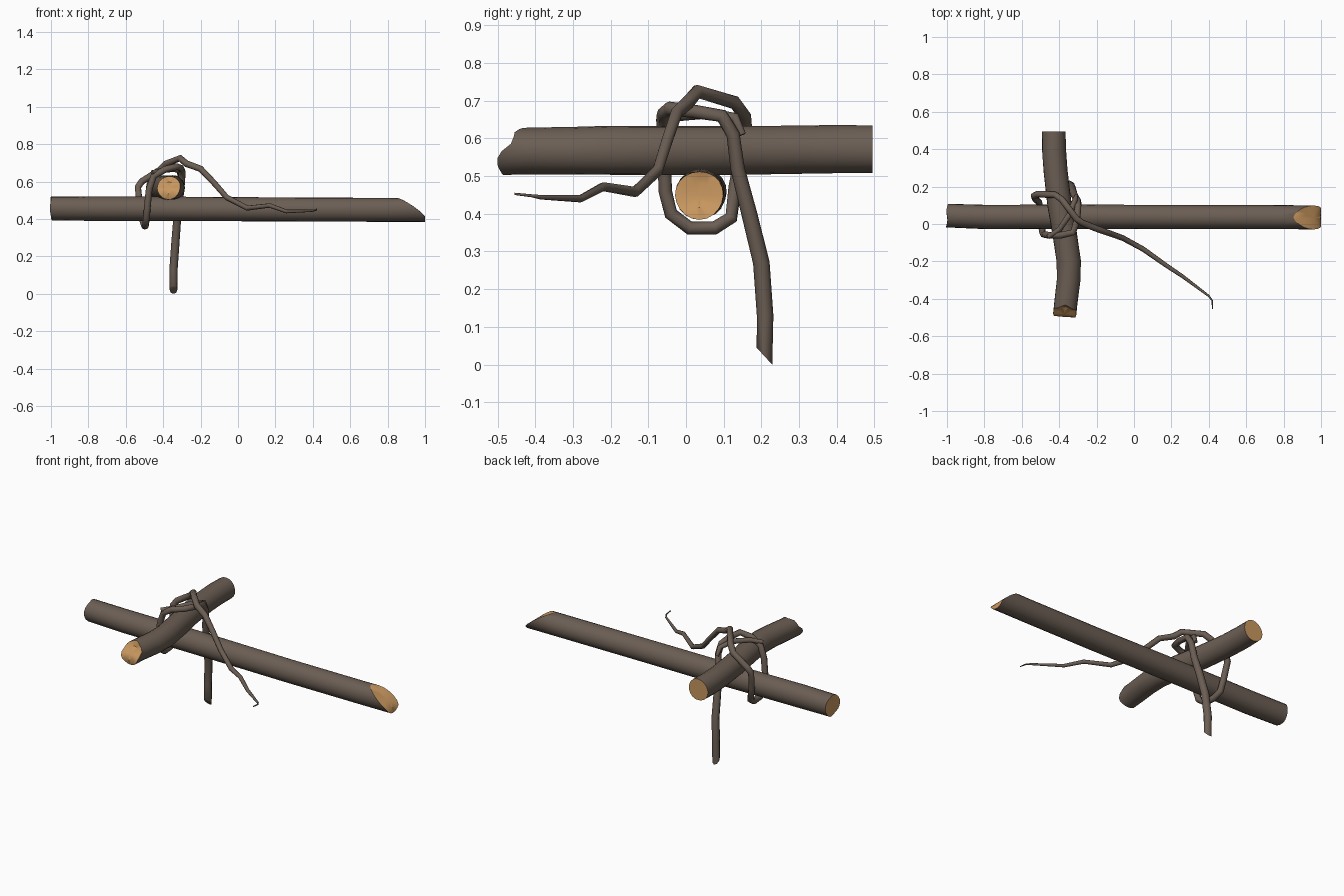
import bpy, bmesh, math
from mathutils import Vector, Matrix

cube = bpy.data.objects.get("Cube")
if cube:
    bpy.data.objects.remove(cube, do_unlink=True)


def material(name, color):
    m = bpy.data.materials.new(name)
    m.use_nodes = True
    m.diffuse_color = color
    m.node_tree.nodes["Principled BSDF"].inputs["Base Color"].default_value = color
    return m


bark = material("bark", (0.147, 0.112, 0.088, 1))
wood = material("cut wood", (0.58, 0.31, 0.115, 1))


def flat(u, v):
    return 0.0


def sweep(name, stations, sides, up, start=flat, end=flat, cap=1, angle=40, rough=0.0):
    """Sweep a round section along (x, y, z, radius) stations; start and end
    give how far each cap is shifted along the path at section point (u, v)."""
    pts = [Vector(s[:3]) for s in stations]
    n = len(pts)
    dirs = [(b - a).normalized() for a, b in zip(pts, pts[1:])]
    tangents = [(dirs[max(i - 1, 0)] + dirs[min(i, n - 2)]).normalized() for i in range(n)]
    bm = bmesh.new()
    up = Vector(up)
    rings, frames = [], []
    for i, t in enumerate(tangents):
        if i:
            up = tangents[i - 1].rotation_difference(t) @ up
        up = (up - t * up.dot(t)).normalized()
        frames.append((pts[i], t, t.cross(up), up, stations[i][3]))

    def place(i, u, v):
        p, t, side, top, r = frames[i]
        shift = start(u, v) if i == 0 else end(u, v) if i == n - 1 else 0
        return bm.verts.new(p + side * u * r + top * v * r + t * shift)

    def circle(i, scale):
        out = []
        for k in range(sides):
            a = math.tau * k / sides
            s = scale * (1 + rough * math.sin(3 * a + i * 1.3))
            out.append(place(i, s * math.cos(a), s * math.sin(a)))
        return out

    def bridge(a, b, index):
        for k in range(sides):
            j = (k + 1) % sides
            f = bm.faces.new((a[k], a[j], b[j], b[k]))
            f.material_index = index

    rings = [circle(i, 1.0) for i in range(n)]
    for a, b in zip(rings, rings[1:]):
        bridge(a, b, 0)
    # Caps: an inner ring and a centre point follow the cut shape
    for i in (0, n - 1):
        inner = circle(i, 0.5)
        bridge(rings[i], inner, cap)
        centre = place(i, 0, 0)
        for k in range(sides):
            f = bm.faces.new((inner[k], inner[(k + 1) % sides], centre))
            f.material_index = cap
    bmesh.ops.recalc_face_normals(bm, faces=bm.faces)
    mesh = bpy.data.meshes.new(name)
    bm.to_mesh(mesh)
    bm.free()
    mesh.materials.append(bark)
    mesh.materials.append(wood)
    ob = bpy.data.objects.new(name, mesh)
    bpy.context.collection.objects.link(ob)
    bpy.ops.object.select_all(action="DESELECT")
    ob.select_set(True)
    bpy.context.view_layer.objects.active = ob
    bpy.ops.object.shade_smooth_by_angle(angle=math.radians(angle))
    return ob


# Long log, with a scooped slanted cut at its left end
def long_cut(u, v):
    h = max(0.0, (v + 0.55) / 1.55)
    return -0.13 * h ** 1.2 - 0.02 * max(0, v) * (1 - abs(u))


def long_butt(u, v):
    return 0.012 * max(0, -v - 0.5) + 0.004 * math.sin(4 * u)


sweep("long_log",
      [(-1, 0.045, 0.457, 0.063), (-0.78, 0.038, 0.455, 0.065),
       (-0.3, 0.04, 0.453, 0.065), (0.3, 0.036, 0.45, 0.064),
       (0.8, 0.036, 0.449, 0.064), (1, 0.035, 0.449, 0.064)],
      20, (0, 0, 1), long_butt, long_cut, rough=0.015)


# Short bent log lying across the long one, with a jagged front cut
def cross_cut(u, v):
    slope = 0.055 / (1 + math.exp(-7 * (v - 0.15)))
    return slope + 0.025 * max(0, -v - 0.55) + 0.012 * math.cos(4 * u) * max(0, v)


sweep("cross_log",
      [(-0.372, -0.498, 0.566, 0.062), (-0.365, -0.42, 0.567, 0.062),
       (-0.35, -0.3, 0.567, 0.063), (-0.348, -0.2, 0.568, 0.065),
       (-0.37, -0.05, 0.568, 0.065), (-0.398, 0.1, 0.569, 0.065),
       (-0.42, 0.28, 0.57, 0.064), (-0.428, 0.4, 0.571, 0.064),
       (-0.428, 0.495, 0.571, 0.063)],
      20, (0, 0, 1), cross_cut, flat, rough=0.015)


# Vine: hangs at the back, wraps both logs, then trails off to a thin tip
def vine_cut(u, v):
    return 0.022 + 0.022 * v


vine_path = [
    (-0.345, 0.208, 0.0, 0.021), (-0.345, 0.21, 0.13, 0.022),
    (-0.335, 0.2, 0.27, 0.022), (-0.325, 0.168, 0.4, 0.021),
    (-0.31, 0.137, 0.52, 0.019), (-0.3, 0.125, 0.61, 0.018),
    (-0.3, 0.095, 0.66, 0.018), (-0.305, 0.02, 0.672, 0.018),
    (-0.325, -0.045, 0.68, 0.018), (-0.39, -0.06, 0.665, 0.018),
    (-0.45, -0.06, 0.63, 0.018), (-0.475, -0.058, 0.56, 0.018),
    (-0.485, -0.055, 0.46, 0.018), (-0.49, -0.04, 0.4, 0.018),
    (-0.495, 0.01, 0.362, 0.018), (-0.5, 0.075, 0.362, 0.018),
    (-0.51, 0.12, 0.39, 0.018), (-0.525, 0.13, 0.47, 0.018),
    (-0.535, 0.15, 0.57, 0.018), (-0.515, 0.16, 0.6, 0.018),
    (-0.42, 0.155, 0.66, 0.018), (-0.385, 0.13, 0.695, 0.018),
    (-0.31, 0.03, 0.725, 0.018), (-0.275, 0.005, 0.695, 0.018),
    (-0.2, -0.025, 0.668, 0.017), (-0.13, -0.05, 0.595, 0.016),
    (-0.06, -0.075, 0.515, 0.015), (0.05, -0.135, 0.458, 0.014),
    (0.17, -0.22, 0.472, 0.012), (0.26, -0.28, 0.44, 0.01),
    (0.4, -0.385, 0.444, 0.006), (0.418, -0.41, 0.448, 0.004),
    (0.42, -0.455, 0.453, 0.003)]
sweep("binding_vine", vine_path, 8, (0, -1, 0), vine_cut, flat, cap=0, angle=55)

# Short twig end tucked beside the knot on top of the cross log
sweep("knot_twig",
      [(-0.46, -0.07, 0.648, 0.012), (-0.4, -0.03, 0.66, 0.015),
       (-0.345, 0.05, 0.668, 0.016), (-0.315, 0.13, 0.655, 0.014),
       (-0.31, 0.15, 0.61, 0.01)],
      8, (0, 0, 1), cap=0, angle=55)
